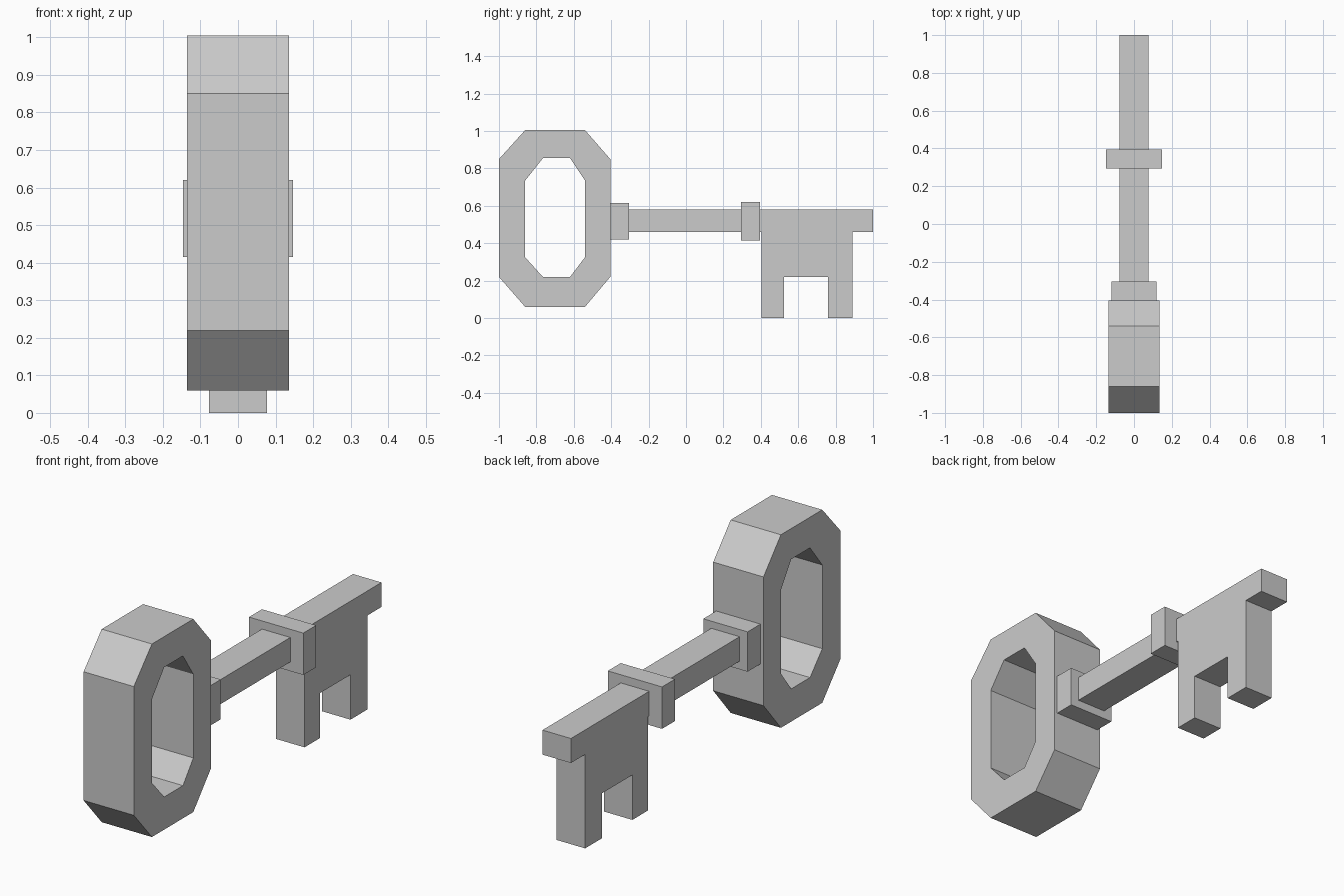
import bpy
import bmesh

if "Cube" in bpy.data.objects:
    bpy.data.objects.remove(bpy.data.objects["Cube"])


def extrude_faces(name, faces, half_width):
    """Build flat faces from (y, z) outlines and extrude them across x."""
    bm = bmesh.new()
    for outline in faces:
        bm.faces.new([bm.verts.new((-half_width, y, z)) for y, z in outline])
    bmesh.ops.remove_doubles(bm, verts=bm.verts[:], dist=1e-5)
    result = bmesh.ops.extrude_face_region(bm, geom=bm.faces[:], use_keep_orig=True)
    moved = [g for g in result["geom"] if isinstance(g, bmesh.types.BMVert)]
    bmesh.ops.translate(bm, verts=moved, vec=(2 * half_width, 0, 0))
    bmesh.ops.recalc_face_normals(bm, faces=bm.faces[:])
    mesh = bpy.data.meshes.new(name)
    bm.to_mesh(mesh)
    bm.free()
    obj = bpy.data.objects.new(name, mesh)
    bpy.context.collection.objects.link(obj)
    return obj


def block(name, y0, y1, z0, z1, half_width):
    return extrude_faces(name, [[(y0, z0), (y1, z0), (y1, z1), (y0, z1)]], half_width)


def octagon(y, z):
    """Chamfered rectangle from four ascending y and z values."""
    return [(y[1], z[0]), (y[2], z[0]), (y[3], z[1]), (y[3], z[2]),
            (y[2], z[3]), (y[1], z[3]), (y[0], z[2]), (y[0], z[1])]


# Handle: octagonal ring with an octagonal opening
outer = octagon((-1.0, -0.86, -0.54, -0.405), (0.06, 0.22, 0.85, 1.005))
inner = octagon((-0.86, -0.765, -0.62, -0.54), (0.22, 0.325, 0.735, 0.855))
ring = [[outer[i], outer[(i + 1) % 8], inner[(i + 1) % 8], inner[i]] for i in range(8)]
extrude_faces("handle_ring", ring, 0.136)

# Shaft and its two collars
block("handle_collar", -0.405, -0.305, 0.42, 0.615, 0.12)
block("shaft", -0.305, 0.295, 0.46, 0.58, 0.077)
block("bit_collar", 0.295, 0.395, 0.415, 0.62, 0.147)

# Bit: shaft tip with two teeth
extrude_faces("key_bit", [[
    (0.395, 0.58), (1.0, 0.58), (1.0, 0.46), (0.89, 0.46), (0.89, 0.0), (0.76, 0.0),
    (0.76, 0.22), (0.525, 0.22), (0.525, 0.0), (0.405, 0.0), (0.405, 0.46), (0.395, 0.46),
]], 0.077)
